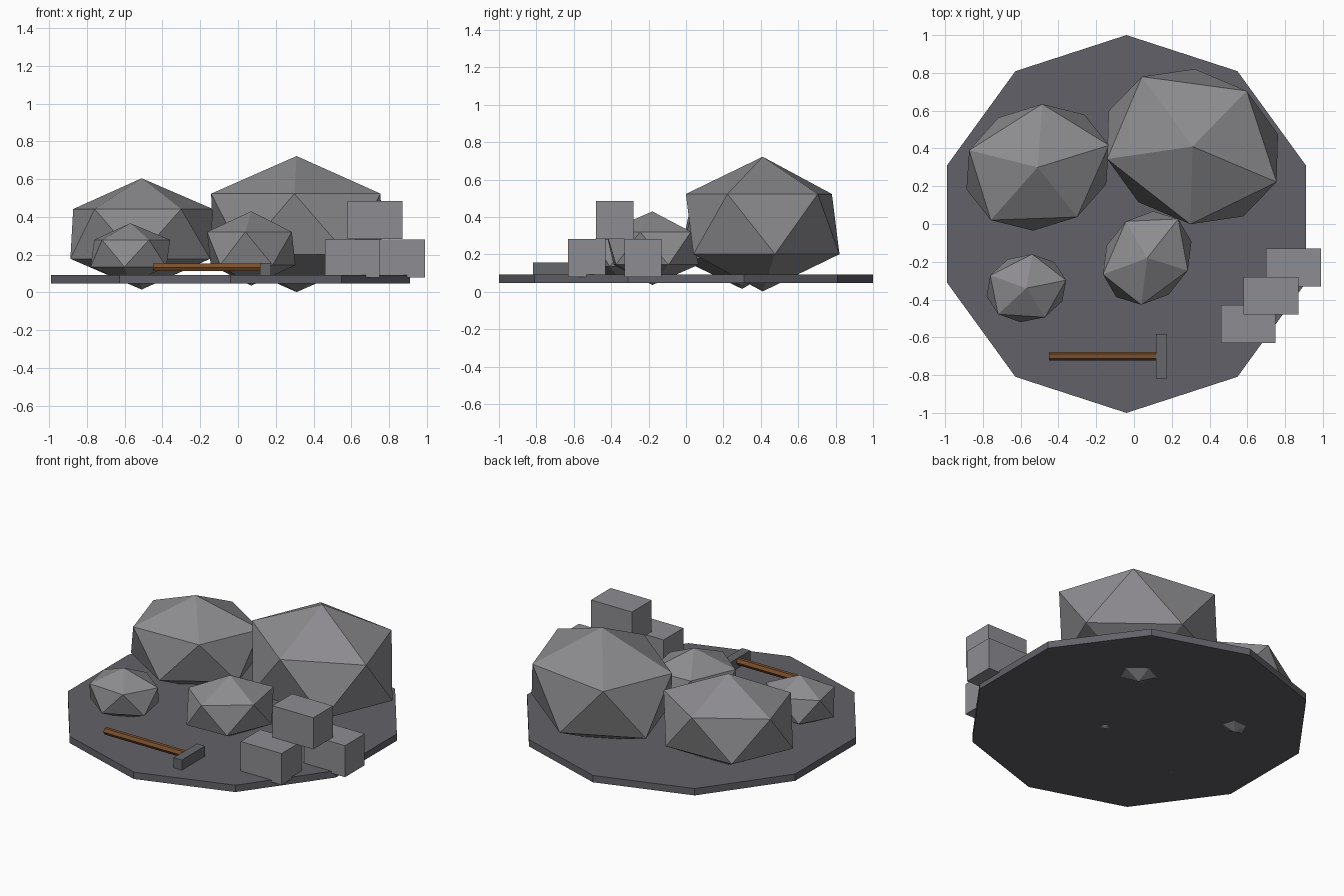
import bpy
import math

if "Cube" in bpy.data.objects:
    bpy.data.objects.remove(bpy.data.objects["Cube"])


def material(name, rgb):
    m = bpy.data.materials.new(name)
    m.diffuse_color = (*rgb, 1)
    m.use_nodes = True
    m.node_tree.nodes["Principled BSDF"].inputs["Base Color"].default_value = m.diffuse_color
    return m


GROUND = material("dark slate", (0.12, 0.12, 0.14))
ROCK = material("rock grey", (0.265, 0.26, 0.275))
BLOCK = material("cut stone grey", (0.27, 0.27, 0.29))
IRON = material("iron grey", (0.13, 0.135, 0.145))
WOOD = material("brown wood", (0.2, 0.08, 0.025))


def finish(name, mat):
    o = bpy.context.object
    o.name = name
    o.data.materials.append(mat)
    return o


def box(name, mat, center, size):
    bpy.ops.mesh.primitive_cube_add(size=1, location=center)
    finish(name, mat).scale = size


# ten-sided ground slab
bpy.ops.mesh.primitive_cylinder_add(vertices=10, radius=1, depth=0.044,
                                    location=(-0.04, 0, 0.07))
finish("ground_slab", GROUND)

# boulders: squashed icosahedra, each (x, y, z, width radius, turn)
boulders = [
    (0.31, 0.41, 0.362, 0.45, -0.4),
    (-0.51, 0.30, 0.31, 0.368, 0.3),
    (0.07, -0.18, 0.233, 0.246, 0.9),
    (-0.57, -0.34, 0.207, 0.20, 0.2),
]
for i, (x, y, z, r, turn) in enumerate(boulders):
    bpy.ops.mesh.primitive_ico_sphere_add(subdivisions=1, radius=r,
                                          location=(x, y, z),
                                          rotation=(0, 0, turn))
    finish(f"boulder_{i + 1}", ROCK).scale = (1.2, 1, 0.8)

# stacked cut stone blocks
blocks = [(0.605, -0.53, 0.18), (0.845, -0.23, 0.18), (0.725, -0.38, 0.384)]
for i, c in enumerate(blocks):
    box(f"stone_block_{i + 1}", BLOCK, c, (0.29, 0.2, 0.202))

# hammer: six-sided handle and iron head
bpy.ops.mesh.primitive_cylinder_add(vertices=6, radius=0.0225, depth=0.59,
                                    location=(-0.155, -0.70, 0.133),
                                    rotation=(0, math.pi / 2, 0))
finish("hammer_handle", WOOD)
box("hammer_head", IRON, (0.145, -0.70, 0.124), (0.058, 0.235, 0.066))
